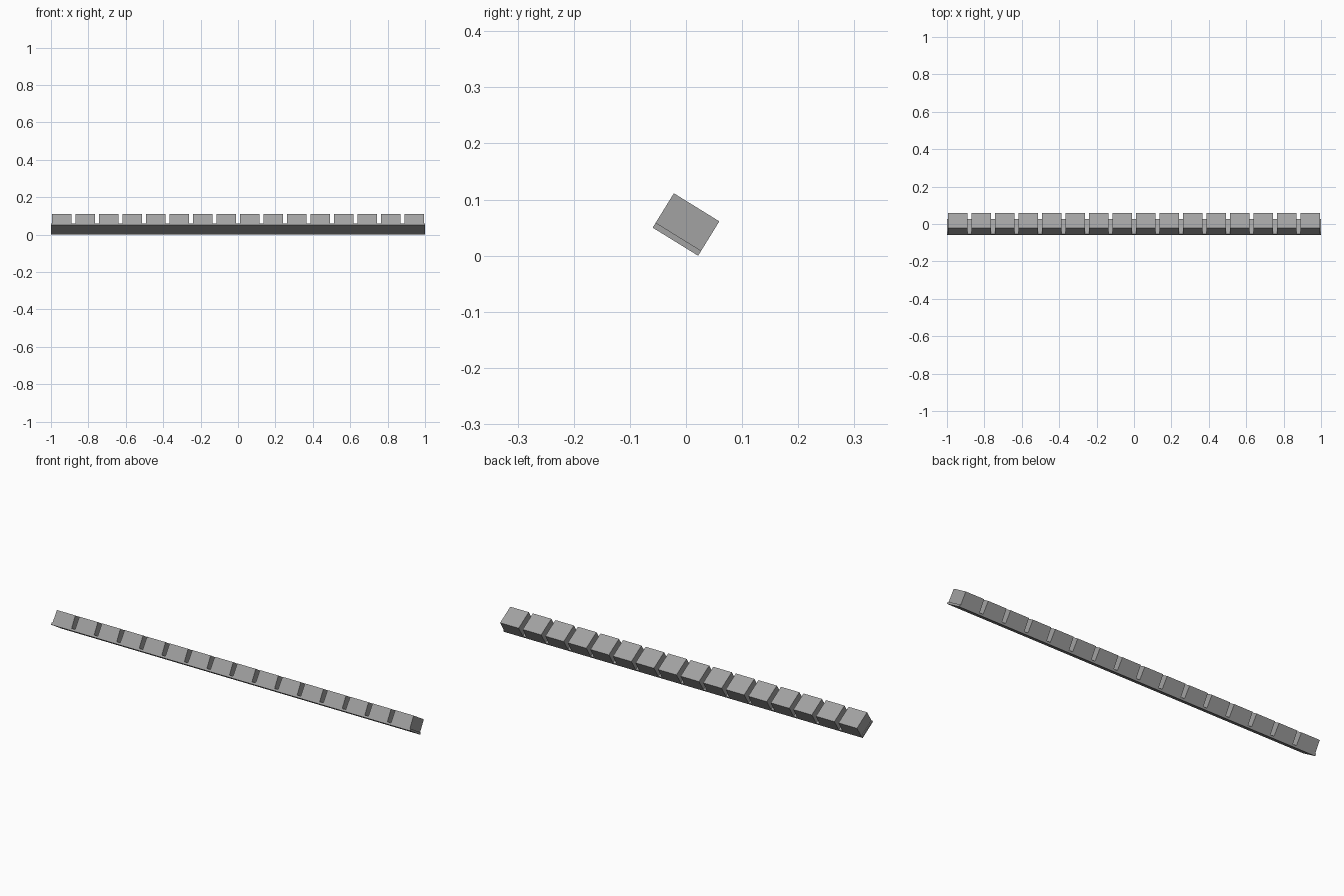
import bpy, bmesh, math
from mathutils import Matrix

if "Cube" in bpy.data.objects:
    bpy.data.objects.remove(bpy.data.objects["Cube"])

WIDTH, HEIGHT, PLATE = 0.0952, 0.072, 0.0105   # cross-section of the whole strip
TILT = Matrix.Translation((0, 0, 0.0556)) @ Matrix.Rotation(math.radians(-31.7), 4, 'X')

grey = bpy.data.materials.new("mid_grey")
grey.diffuse_color = (0.36, 0.36, 0.36, 1)
grey.use_nodes = True
grey.node_tree.nodes["Principled BSDF"].inputs["Base Color"].default_value = grey.diffuse_color


def add_box(name, x, length, z0, z1, top_scale=1.0):
    """Box in the tilted frame, optionally narrowed along x at the top."""
    bm = bmesh.new()
    bmesh.ops.create_cube(bm, size=1)
    for v in bm.verts:
        s = top_scale if v.co.z > 0 else 1.0
        v.co = (x + v.co.x * length * s, v.co.y * WIDTH, z1 if v.co.z > 0 else z0)
    bm.transform(TILT)
    mesh = bpy.data.meshes.new(name)
    bm.to_mesh(mesh)
    bm.free()
    mesh.materials.append(grey)
    obj = bpy.data.objects.new(name, mesh)
    bpy.context.collection.objects.link(obj)


# long thin backing plate
bottom, top = -HEIGHT / 2, HEIGHT / 2
add_box("backing_plate", 0, 2.0, bottom, bottom + PLATE)

# row of evenly spaced blocks
COUNT, PITCH = 16, 0.1257
for i in range(COUNT):
    add_box(f"block_{i + 1:02d}", (i - (COUNT - 1) / 2) * PITCH, 0.106,
            bottom + PLATE, top, 0.97)
